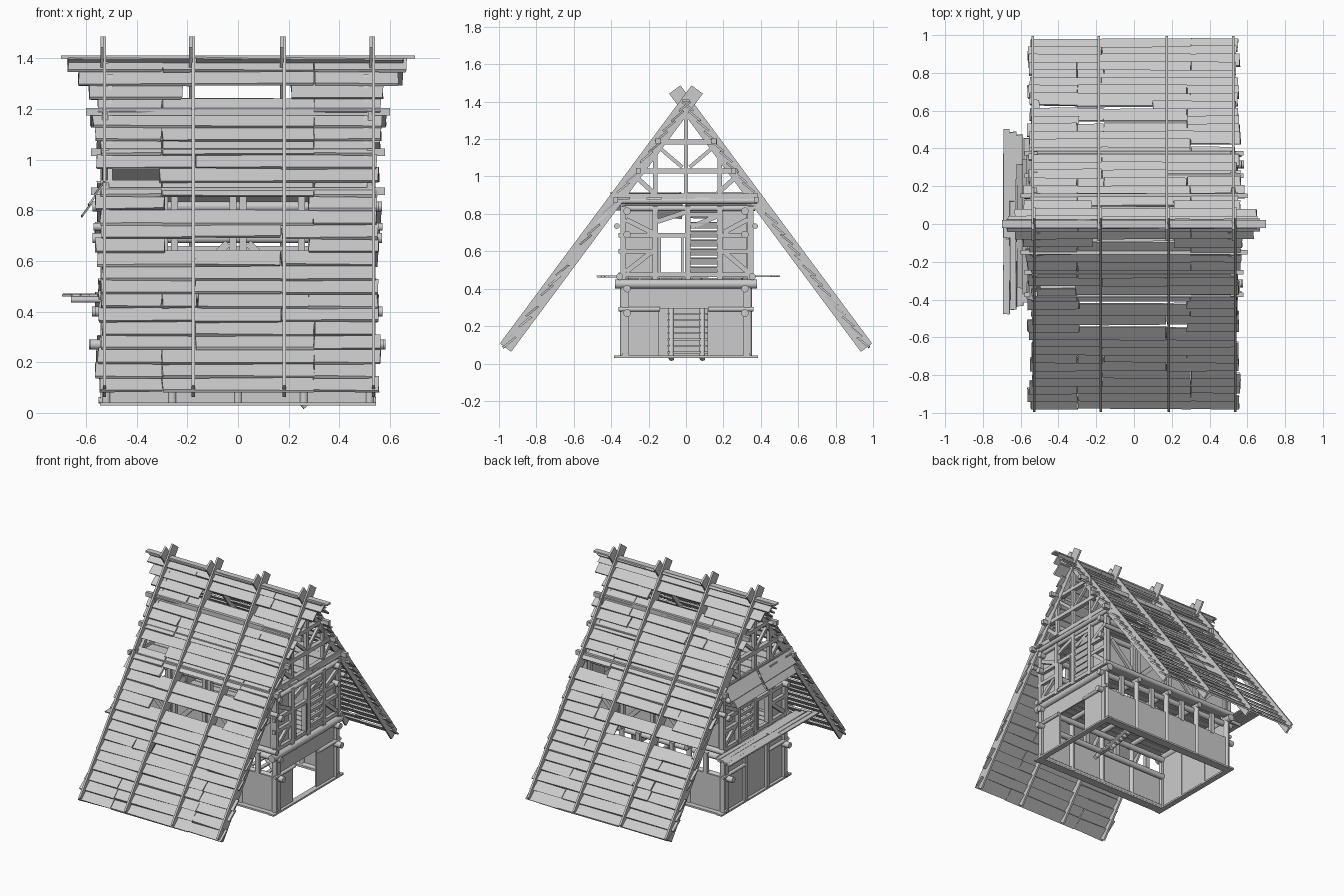
import bpy, bmesh, random
from mathutils import Vector, Matrix

random.seed(4)
parts = {}


def part(name):
    if name not in parts:
        parts[name] = bmesh.new()
    return parts[name]


def frame(a, b, up):
    a, b = Vector(a), Vector(b)
    d = (b - a).normalized()
    up = Vector(up)
    if abs(d.dot(up.normalized())) > 0.98:
        up = Vector((1, 0, 0))
    s = up.cross(d).normalized()
    u = d.cross(s)
    m = Matrix((d, s, u)).transposed().to_4x4()
    m.translation = (a + b) / 2
    return m, (b - a).length


def beam(name, a, b, w, h, up=(0, 0, 1), jit=0.0):
    """Rectangular timber from a to b, w across, h along up."""
    m, L = frame(a, b, up)
    r = bmesh.ops.create_cube(part(name), size=1, matrix=m @ Matrix.Diagonal((L, w, h, 1)))
    if jit:  # uneven hand-cut ends
        s = m.to_3x3().col[1]
        d = m.to_3x3().col[0]
        for v in r['verts']:
            v.co += s * random.uniform(-jit, jit) + d * random.uniform(-jit, jit)


def log(name, a, b, r, n=12):
    m, L = frame(a, b, (0, 0, 1))
    rot = Matrix.Rotation(1.5707963, 4, 'Y')
    bmesh.ops.create_cone(part(name), cap_ends=True, segments=n, radius1=r, radius2=r,
                          depth=L, matrix=m @ rot)


def box(name, x0, x1, y0, y1, z0, z1):
    y, z = (y0 + y1) / 2, (z0 + z1) / 2
    beam(name, (x0, y, z), (x1, y, z), abs(y1 - y0), abs(z1 - z0))


# roof line, front slope: y as a function of z, along rafter centre
SL = 1.346


def roof_y(z):
    return -0.965 + (z - 0.085) / SL


# crossing rafters
for s in (1, -1):
    for x in (-0.532, -0.182, 0.178, 0.53):
        beam('rafters', (x + s * 0.005, s * -0.965, 0.085), (x + s * 0.005, s * 0.06, 1.465),
             0.013, 0.075, up=(0, -s * 0.806, 0.592))

# lapped roof boards, with missing boards
cuts = ([-0.54, -0.17, 0.17, 0.54], [-0.54, -0.3, 0.3, 0.54], [-0.54, -0.3, -0.16, 0.28, 0.54],
        [-0.54, -0.17, 0.3, 0.54])
gaps = {1: [(10, -0.29, 0.28), (13, -0.29, 0.28), (15, -0.53, -0.31), (21, -0.22, 0.21)],
        -1: [(8, -0.5, 0.1), (10, -0.29, 0.28), (13, 0.3, 0.53), (21, -0.22, 0.21)]}
wide = {19: 0.57, 21: 0.57, 22: 0.63, 23: 0.665}
STEP = 0.055
for s in (1, -1):
    for i in range(24):
        z0 = 0.08 + STEP * i
        z1 = min(z0 + STEP * 1.2, 1.405)
        c = list(cuts[random.randrange(4)])
        hole = [g for g in gaps[s] if g[0] == i]
        e = wide.get(i, 0.545)
        c[0], c[-1] = -e - random.uniform(-0.01, 0.02), e + random.uniform(-0.01, 0.02)
        spans = [(p, q) for p, q in zip(c, c[1:])]
        for g in hole:
            spans = [(c[0], g[1]), (g[2], c[-1])]
        nrm = Vector((0, -s * 0.806, 0.592))
        for p, q in spans:
            if q - p < 0.04:
                continue
            off = random.uniform(-0.004, 0.004)
            # lower edge lifted outward, upper edge tucked in
            lo = Vector((0, s * roof_y(z0), z0)) + nrm * (0.012 + off)
            hi = Vector((0, s * roof_y(z1), z1)) + nrm * (-0.008 + off)
            mid = (lo + hi) / 2
            up = Vector((1, 0, 0)).cross(hi - lo).normalized()
            beam('roof_boards', mid + Vector((p + 0.001, 0, 0)), mid + Vector((q - 0.001, 0, 0)),
                 (hi - lo).length, 0.011, up=up, jit=0.004)
beam('ridge_cap', (-0.7, 0, 1.405), (0.7, 0, 1.405), 0.04, 0.012)

# purlins and log ends along the long walls
for s in (1, -1):
    for z in (0.27, 0.40, 0.69, 0.815):
        ex = random.uniform(0.555, 0.585)
        log('long_wall_logs', (-ex - 0.005, s * 0.315, z), (ex, s * 0.315, z), 0.02)
    log('long_wall_logs', (-0.57, s * 0.37, 0.735), (0.57, s * 0.37, 0.735), 0.015)
    log('long_wall_logs', (-0.55, s * 0.33, 0.05), (0.545, s * 0.33, 0.05), 0.013)
    log('long_wall_logs', (-0.55, s * 0.355, 0.465), (0.55, s * 0.355, 0.465), 0.018)
    for y, z in ((0.255, 1.03), (0.375, 0.875), (0.15, 1.19)):
        e = 0.6 if z > 1.1 else 0.58
        beam('purlins', (-e, s * y, z), (e, s * y, z), 0.025, 0.03)

    # lower long walls: low panel, open band above, posts
    box('lower_wall_panels', -0.52, 0.52, s * 0.335, s * 0.345, 0.04, 0.28)
    box('base_sills', -0.535, 0.535, s * 0.32, s * 0.38, 0.03, 0.042)
    for x in (-0.52, -0.26, 0, 0.26, 0.52):
        log('lower_posts', (x, s * 0.335, 0.035), (x, s * 0.335, 0.42), 0.018)
        log('floor_joists', (x, -0.37, 0.43), (x, 0.37, 0.43), 0.018)
    for x in (-0.39, -0.13, 0.13, 0.39):
        beam('lower_posts', (x, s * 0.335, 0.27), (x, s * 0.335, 0.42), 0.025, 0.03)

    # upper long walls: posts, rails and braces with infill
    for x in (-0.51, -0.29, -0.25, -0.02, 0.02, 0.25, 0.29, 0.51):
        beam('upper_posts', (x, s * 0.335, 0.46), (x, s * 0.335, 0.86), 0.03, 0.028)
    for k in range(4):
        x0 = -0.5 + 0.26 * k
        f = 1 if k % 2 else -1
        beam('wall_braces', (x0 + 0.11 - f * 0.09, s * 0.335, 0.49),
             (x0 + 0.11 + f * 0.09, s * 0.335, 0.67), 0.02, 0.03)
    box('upper_wall_panels', -0.51, 0.51, s * 0.322, s * 0.328, 0.46, 0.66)

# end walls and gable frames
for s in (1, -1):
    X = s * 0.525
    # lower posts, sill and panels
    for y in (-0.325, 0.325):
        beam('end_lower_posts', (X, y, 0.035), (X, y, 0.42), 0.035, 0.035)
    box('base_sills', X - 0.02, X + 0.02, -0.385, 0.385, 0.03, 0.042)
    inner = X - s * 0.012
    if s > 0:  # entrance opening
        box('end_lower_panels', inner, X, -0.35, -0.145, 0.04, 0.42)
        box('end_lower_panels', inner, X, 0.115, 0.35, 0.04, 0.42)
        box('end_lower_panels', inner, X, -0.145, 0.115, 0.295, 0.42)
    else:
        box('end_lower_panels', inner, X, -0.35, 0.35, 0.04, 0.42)
        for y in (-0.13, 0.11):
            beam('end_lower_posts', (X, y, 0.035), (X, y, 0.42), 0.03, 0.035)
    log('end_logs', (X, -0.38, 0.425), (X, 0.38, 0.425), 0.025)
    log('end_logs', (X + s * 0.01, -0.36, 0.29), (X + s * 0.01, -0.14, 0.29), 0.012)
    log('end_logs', (X + s * 0.01, 0.12, 0.29), (X + s * 0.01, 0.36, 0.29), 0.012)
    log('end_logs', (X, -0.34, 0.83), (X, 0.37, 0.83), 0.015)
    log('end_logs', (X, -0.37, 0.87), (X, 0.38, 0.87), 0.016)
    # upper posts, rails, braces
    for y in (-0.335, -0.165, 0.01, 0.18, 0.345):
        beam('end_upper_posts', (X, y, 0.45), (X, y, 0.84), 0.03, 0.03)
    for y0, y1, z in ((-0.36, 0.01, 0.685), (0.18, 0.36, 0.685), (-0.36, 0.36, 0.475),
                      (0.01, 0.18, 0.795), (0.18, 0.36, 0.60), (-0.36, -0.165, 0.60)):
        beam('end_rails', (X, y0, z), (X, y1, z), 0.025, 0.025)
    for a, b in (((-0.32, 0.49), (-0.18, 0.6)), ((0.33, 0.49), (0.2, 0.6)), ((-0.32, 0.77), (-0.18, 0.7)),
                 ((0.33, 0.77), (0.2, 0.7)), ((-0.15, 0.76), (0.0, 0.81)), ((0.03, 0.73), (0.17, 0.79))):
        beam('wall_braces', (X, *a), (X, *b), 0.018, 0.026)
    for y0, y1 in ((-0.34, -0.165), (0.18, 0.345)):
        box('end_upper_panels', X - s * 0.015, X - s * 0.01, y0, y1, 0.46, 0.83)
    for y in (-0.14, -0.02):
        beam('door_frame', (X, y, 0.48), (X, y, 0.68), 0.015, 0.035)
    for k in range(6):  # slatted shutter
        z = 0.50 + 0.048 * k
        beam('shutter_slats', (X, 0.02, z), (X, 0.17, z), 0.012, 0.034, up=(s * 0.35, 0, 1))
    # gable truss
    for z, h, y in ((0.895, 0.03, 0.385), (1.03, 0.028, 0.275), (1.185, 0.026, 0.165)):
        beam('gable_ties', (X, -y, z), (X, y, z), 0.03, h)
    for y, z in ((-0.165, 1.19), (0, 1.39), (0.18, 1.19)):
        beam('gable_posts', (X, y, 0.89), (X, y, z), 0.024, 0.024)
    for m in (1, -1):
        beam('gable_braces', (X, m * 0.17, 0.91), (X, m * 0.28, 1.01), 0.02, 0.025)
        beam('gable_braces', (X, m * 0.12, 1.19), (X, m * 0.01, 1.33), 0.018, 0.02)
        beam('gable_braces', (X, m * 0.02, 1.05), (X, m * 0.15, 1.16), 0.018, 0.02)
        beam('gable_struts', (X - s * 0.02, m * 0.38, 0.85), (X - s * 0.02, m * 0.03, 1.33), 0.02, 0.03)

# attic floor boards
for k in range(9):
    y = -0.34 + 0.085 * k
    e = random.uniform(0.52, 0.56)
    beam('attic_floor', (-e, y, 0.882), (e, y, 0.882), 0.078, 0.01, jit=0.004)

# main floor boards with a ladder opening
for k in range(13):
    y = -0.33 + 0.055 * k
    spans = [(-0.52, 0.52)] if abs(y) > 0.16 else [(-0.52, -0.1), (0.3, 0.52)]
    for a, b in spans:
        beam('main_floor', (a, y, 0.453), (b, y, 0.453), 0.05, 0.01, jit=0.003)

# entrance ladder
foot, top = Vector((0.27, 0, 0.024)), Vector((-0.09, 0, 0.44))
for y in (-0.078, 0.088):
    log('ladder_rails', foot + Vector((0, y, 0)), top + Vector((0, y, 0)), 0.0145)
for k in range(11):
    p = foot.lerp(top, (k + 1) / 12)
    beam('ladder_rungs', p + Vector((0, -0.1, 0)), p + Vector((0, 0.115, 0)), 0.025, 0.009)

# balcony on the left end
for k, x in enumerate((-0.675, -0.64, -0.605, -0.57)):
    joint = random.uniform(-0.1, 0.2)
    beam('balcony_boards', (x, -0.475 + 0.02 * k, 0.465), (x, joint - 0.003, 0.465), 0.032, 0.009, jit=0.004)
    beam('balcony_boards', (x, joint + 0.003, 0.467), (x, 0.5 - 0.015 * k, 0.467), 0.032, 0.009, jit=0.004)
for y in (-0.31, 0, 0.31):
    log('balcony_supports', (-0.5, y, 0.447), (-0.66, y, 0.447), 0.012)

# sloping awning on the left end
up = Vector((-0.8, 0, 0.6))
for k in range(3):
    p = Vector((-0.545 - 0.03 * k, 0, 0.89 - 0.042 * k)) + up * (-0.004 * k)
    for a, b in ((-0.4 + 0.03 * k, -0.02), (0.0, 0.36 - 0.02 * k)):
        beam('awning_boards', p + Vector((0, a, 0)), p + Vector((0, b, 0)), 0.06, 0.008, up=up, jit=0.006)

# build objects
smooth = {'long_wall_logs', 'lower_posts', 'floor_joists', 'end_logs', 'ladder_rails', 'balcony_supports'}
for name, bm in parts.items():
    bmesh.ops.recalc_face_normals(bm, faces=bm.faces[:])
    me = bpy.data.meshes.new(name)
    bm.to_mesh(me)
    bm.free()
    ob = bpy.data.objects.new(name, me)
    bpy.context.collection.objects.link(ob)
    if name in smooth:
        bpy.ops.object.select_all(action='DESELECT')
        ob.select_set(True)
        bpy.context.view_layer.objects.active = ob
        bpy.ops.object.shade_smooth_by_angle(angle=0.7)
